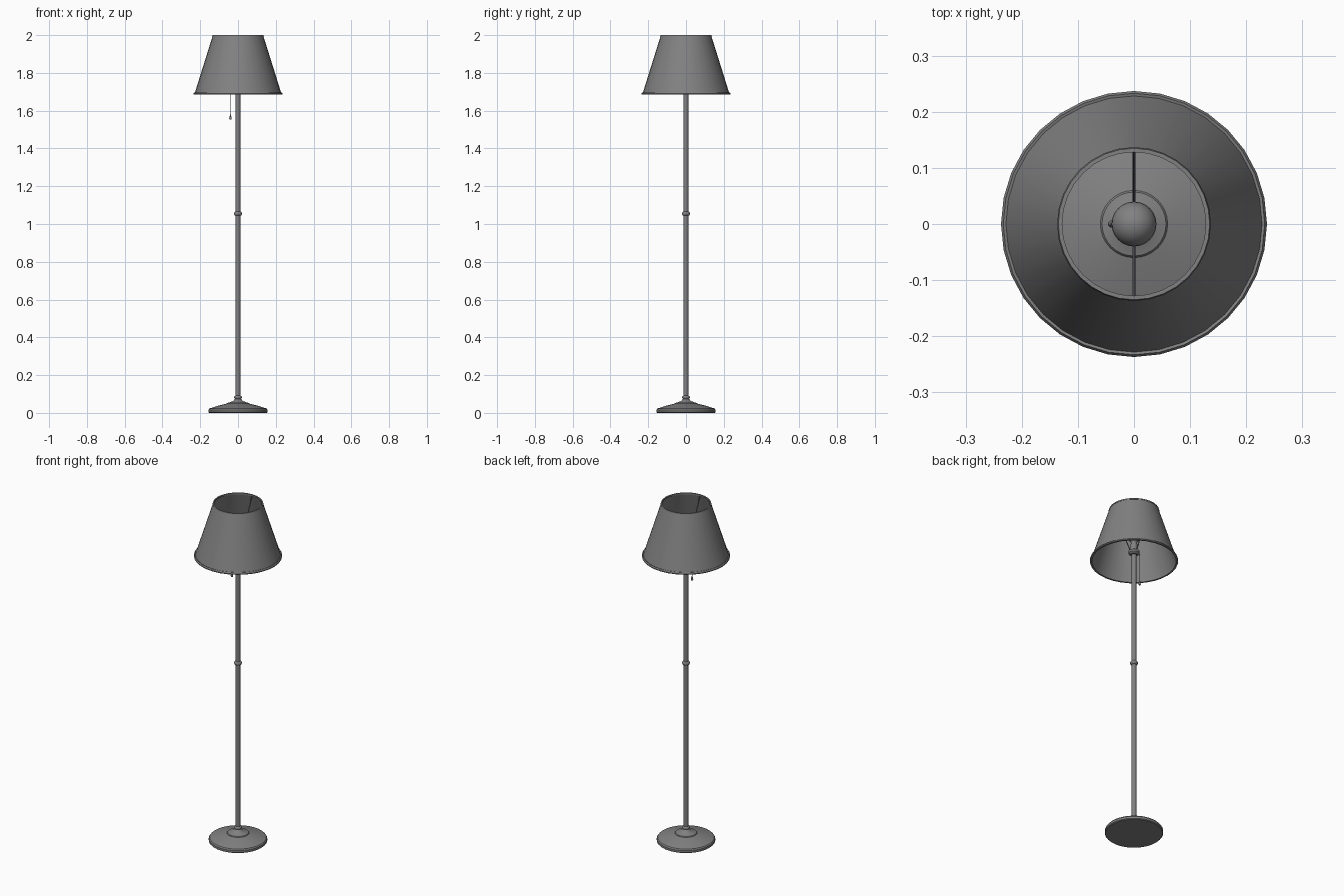
import bpy
import bmesh
import math
from mathutils import Vector

cube = bpy.data.objects.get("Cube")
if cube:
    bpy.data.objects.remove(cube, do_unlink=True)

GREY = (0.22, 0.22, 0.22, 1)
metal = bpy.data.materials.new("plain_grey")
metal.use_nodes = True
metal.diffuse_color = GREY
metal.node_tree.nodes["Principled BSDF"].inputs["Base Color"].default_value = GREY


def finish(bm, name):
    """Turn a bmesh into a smooth shaded object with sharp edges kept."""
    bmesh.ops.remove_doubles(bm, verts=bm.verts, dist=1e-5)
    bmesh.ops.recalc_face_normals(bm, faces=bm.faces)
    mesh = bpy.data.meshes.new(name)
    bm.to_mesh(mesh)
    bm.free()
    mesh.materials.append(metal)
    obj = bpy.data.objects.new(name, mesh)
    bpy.context.collection.objects.link(obj)
    bpy.ops.object.select_all(action="DESELECT")
    obj.select_set(True)
    bpy.context.view_layer.objects.active = obj
    bpy.ops.object.shade_smooth_by_angle(angle=math.radians(35))
    return obj


def lathe(name, profile, sides=32, x=0, closed=False):
    """Spin a list of (radius, height) points about a vertical axis."""
    bm = bmesh.new()
    verts = [bm.verts.new((r, 0, z)) for r, z in profile]
    edges = [bm.edges.new(pair) for pair in zip(verts, verts[1:])]
    if closed:
        edges.append(bm.edges.new((verts[-1], verts[0])))
    bmesh.ops.spin(bm, geom=verts + edges, cent=(0, 0, 0), axis=(0, 0, 1),
                   angle=math.tau, steps=sides)
    bmesh.ops.translate(bm, verts=bm.verts, vec=(x, 0, 0))
    return finish(bm, name)


def rod(name, start, end, radius, sides=8):
    """Straight round bar between two points."""
    start, end = Vector(start), Vector(end)
    bm = bmesh.new()
    bmesh.ops.create_cone(bm, cap_ends=True, segments=sides, radius1=radius,
                          radius2=radius, depth=(end - start).length)
    turn = (end - start).to_track_quat("Z", "Y").to_matrix()
    bmesh.ops.rotate(bm, verts=bm.verts, matrix=turn)
    bmesh.ops.translate(bm, verts=bm.verts, vec=(start + end) / 2)
    return finish(bm, name)


def bead(z, radius, half, neck):
    """Rounded ring profile on the pole."""
    return [(neck + (radius - neck) * math.sin(math.pi * i / 8),
             z - half * math.cos(math.pi * i / 8)) for i in range(9)]


# Domed foot with a raised step in the middle
lathe("base", [(0, 0), (0.153, 0), (0.157, 0.004), (0.157, 0.016), (0.152, 0.023),
               (0.105, 0.038), (0.06, 0.049), (0.057, 0.053), (0.04, 0.057),
               (0.025, 0.064), (0.016, 0.074), (0, 0.074)])

# Pole and its decorative rings
lathe("pole", [(0, 0.06), (0.0125, 0.06), (0.0125, 1.74), (0, 1.74)], 20)
lathe("lower_ring", bead(0.082, 0.021, 0.009, 0.012), 24)
lathe("middle_ring", bead(1.055, 0.021, 0.011, 0.012), 24)

# Lamp holder and bulb
lathe("socket", [(0, 1.725), (0.02, 1.725), (0.03, 1.733), (0.03, 1.746),
                 (0.02, 1.752), (0.018, 1.79), (0, 1.79)], 24)
bulb = [(0.014, 1.785), (0.016, 1.80)]
bulb += [(0.04 * math.cos(a), 1.845 + 0.04 * math.sin(a))
         for a in (math.radians(-60 + 15 * i) for i in range(10))]
lathe("bulb", bulb + [(0, 1.885)], 24)

# Thin conical shade, with a rolled hoop at each end
lathe("shade", [(0.230, 1.69), (0.134, 1.996), (0.131, 1.996), (0.227, 1.69)], closed=True)
lathe("shade_bottom_hoop", [(0.236, 1.685), (0.237, 1.69), (0.233, 1.697),
                            (0.226, 1.695), (0.226, 1.685)], closed=True)
lathe("shade_top_hoop", [(0.137, 1.992), (0.135, 2.0), (0.128, 2.0),
                         (0.128, 1.992)], closed=True)

# Two arms carrying the shade
for side, label in ((-1, "front"), (1, "back")):
    rod(label + "_shade_arm", (0, side * 0.022, 1.742), (0, side * 0.131, 1.994), 0.003)

# Pull cord and its weight
rod("pull_cord_bracket", (-0.02, 0, 1.74), (-0.042, 0, 1.74), 0.003)
rod("pull_cord", (-0.04, 0, 1.575), (-0.04, 0, 1.741), 0.0016, 6)
lathe("pull_weight", [(0, 1.552), (0.005, 1.553), (0.0065, 1.56), (0.003, 1.576),
                      (0, 1.582)], 12, x=-0.04)
